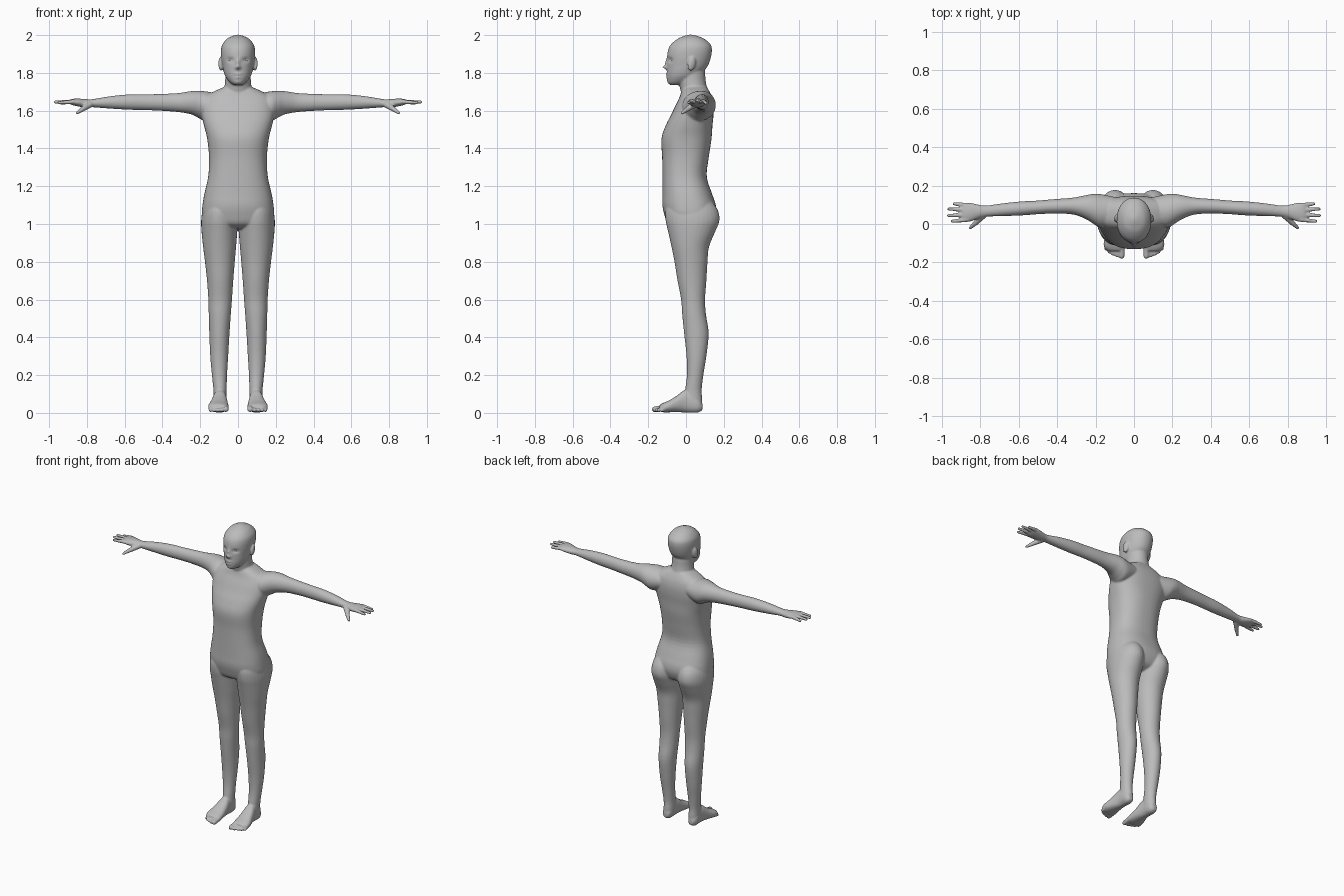
import bpy, bmesh, math
from mathutils import Vector, Matrix

skin = bpy.data.materials.new("skin grey")
skin.diffuse_color = (0.5, 0.5, 0.5, 1)

bm = bmesh.new()


def smooth_keys(keys, steps):
    """Resample key sections with a Catmull-Rom curve."""
    out = []
    for i in range(len(keys) - 1):
        p = [keys[max(0, min(len(keys) - 1, i + k))] for k in (-1, 0, 1, 2)]
        for s in range(steps):
            t = s / steps
            out.append([0.5 * (2 * b + (c - a) * t + (2 * a - 5 * b + 4 * c - d) * t * t
                               + (3 * b - a - 3 * c + d) * t ** 3)
                        for a, b, c, d in zip(*p)])
    out.append(list(keys[-1]))
    return out


def skin_rings(rings):
    """Bridge rings of points into a closed tube and return its vertices."""
    loops = [[bm.verts.new(c) for c in ring] for ring in rings]
    n = len(loops[0])
    faces = [bm.faces.new((a[i], a[(i + 1) % n], b[(i + 1) % n], b[i]))
             for a, b in zip(loops, loops[1:]) for i in range(n)]
    faces += [bm.faces.new(loops[0][::-1]), bm.faces.new(loops[-1])]
    bmesh.ops.recalc_face_normals(bm, faces=faces)
    return [v for loop in loops for v in loop]


def loft(axis, keys, side=1, power=2.0, n=32, steps=4):
    """Sections (t, a0, a1, b0, b1) along an axis; a and b are the other two axes."""
    rings = []
    for t, a0, a1, b0, b1 in smooth_keys(keys, steps):
        ring = []
        for i in range(n):
            w = 2 * math.pi * i / n
            c, s = math.cos(w), math.sin(w)
            a = (a0 + a1) / 2 + (a1 - a0) / 2 * math.copysign(abs(c) ** (2 / power), c)
            b = (b0 + b1) / 2 + (b1 - b0) / 2 * math.copysign(abs(s) ** (2 / power), s)
            x, y, z = {"x": (t, a, b), "y": (a, t, b), "z": (a, b, t)}[axis]
            ring.append((x * side, y, z))
        rings.append(ring)
    return skin_rings(rings)


def capsule(p0, p1, r0, r1, side=1, n=14):
    """Tapered round-ended rod, used for digits."""
    p0, p1 = Vector(p0), Vector(p1)
    d = (p1 - p0).normalized()
    u = d.cross(Vector((0, 0, 1))).normalized()
    v = u.cross(d)
    rings = []
    for p, r, angles in ((p0, r0, (-80, -50, -25, 0)), (p1, r1, (0, 25, 50, 80))):
        for deg in angles:
            w = math.radians(deg)
            c = p + d * r * math.sin(w)
            pts = [c + (u * math.cos(2 * math.pi * i / n) + v * math.sin(2 * math.pi * i / n))
                   * r * math.cos(w) for i in range(n)]
            rings.append([(q.x * side, q.y, q.z) for q in pts])
    skin_rings(rings)


def symmetric(rows):
    """Rows (z, front y, back y, half width) to loft sections."""
    return [(z, -w, w, f, b) for z, f, b, w in rows]


# Torso
loft("z", symmetric([
    (0.975, -0.05, 0.09, 0.11), (1.0, -0.095, 0.135, 0.17), (1.05, -0.115, 0.158, 0.19),
    (1.1, -0.125, 0.158, 0.188), (1.16, -0.125, 0.138, 0.178), (1.25, -0.125, 0.11, 0.158),
    (1.35, -0.126, 0.12, 0.153), (1.45, -0.13, 0.135, 0.163), (1.52, -0.108, 0.14, 0.18),
    (1.58, -0.078, 0.146, 0.193), (1.63, -0.055, 0.146, 0.193), (1.67, -0.035, 0.138, 0.178),
    (1.70, -0.025, 0.125, 0.13), (1.725, -0.015, 0.11, 0.075)]), power=2.4, n=48)

# Neck
loft("z", symmetric([
    (1.64, -0.02, 0.13, 0.10), (1.69, -0.025, 0.12, 0.084), (1.72, -0.032, 0.112, 0.073),
    (1.76, -0.04, 0.104, 0.068), (1.81, -0.04, 0.10, 0.066), (1.85, -0.03, 0.09, 0.06)]))

# Head
head = loft("z", symmetric([
    (1.736, -0.082, -0.02, 0.022), (1.75, -0.095, 0.02, 0.043), (1.78, -0.1, 0.065, 0.066),
    (1.81, -0.1, 0.095, 0.077), (1.84, -0.1, 0.117, 0.083), (1.88, -0.1, 0.131, 0.089),
    (1.92, -0.095, 0.137, 0.09), (1.95, -0.08, 0.13, 0.083), (1.98, -0.045, 0.097, 0.059),
    (1.995, -0.01, 0.06, 0.03), (2.002, 0.015, 0.035, 0.008)]), power=2.1, n=96, steps=8)

# Face relief: (x, z, x radius, z radius, push along y)
relief = [(0, 1.853, 0.009, 0.02, -0.012), (0, 1.829, 0.013, 0.010, -0.023),
          (0, 1.793, 0.022, 0.006, -0.007), (0, 1.776, 0.018, 0.006, -0.007),
          (0, 1.785, 0.024, 0.003, 0.005), (0, 1.75, 0.02, 0.012, -0.004),
          (0.04, 1.868, 0.017, 0.011, 0.013), (-0.04, 1.868, 0.017, 0.011, 0.013)]
for v in head:
    if v.co.y < -0.02:
        x, z = v.co.x, v.co.z
        v.co.y += sum(p * math.exp(-((x - cx) / rx) ** 2 - ((z - cz) / rz) ** 2)
                      for cx, cz, rx, rz, p in relief)

LEG = [(1.14, 0.03, 0.155, -0.08, 0.12), (1.08, 0.01, 0.185, -0.108, 0.166),
       (1.02, 0.003, 0.195, -0.108, 0.177), (0.96, 0.004, 0.193, -0.095, 0.155),
       (0.88, 0.010, 0.185, -0.077, 0.122), (0.8, 0.017, 0.175, -0.061, 0.114),
       (0.7, 0.025, 0.164, -0.045, 0.108), (0.6, 0.032, 0.157, -0.026, 0.101),
       (0.52, 0.038, 0.155, -0.02, 0.106), (0.42, 0.045, 0.152, -0.01, 0.12),
       (0.3, 0.052, 0.147, 0.003, 0.108), (0.2, 0.058, 0.138, 0.005, 0.092),
       (0.12, 0.06, 0.13, -0.005, 0.083), (0.06, 0.06, 0.128, -0.01, 0.086),
       (0.015, 0.068, 0.122, 0, 0.08)]
FOOT = [(0.087, 0.078, 0.112, 0.015, 0.05), (0.06, 0.063, 0.128, 0.001, 0.09),
        (0, 0.06, 0.132, 0.002, 0.122), (-0.05, 0.054, 0.145, 0.004, 0.09),
        (-0.09, 0.05, 0.157, 0.003, 0.066), (-0.12, 0.05, 0.156, 0.003, 0.053),
        (-0.14, 0.056, 0.135, 0.008, 0.042)]
ARM = [(0.1, -0.01, 0.14, 1.57, 1.69), (0.17, -0.02, 0.155, 1.545, 1.702),
       (0.21, 0.0, 0.157, 1.562, 1.705), (0.25, 0.025, 0.15, 1.581, 1.703),
       (0.32, 0.05, 0.137, 1.593, 1.693), (0.42, 0.054, 0.129, 1.6, 1.688),
       (0.5, 0.051, 0.122, 1.603, 1.687), (0.58, 0.045, 0.118, 1.605, 1.686),
       (0.68, 0.041, 0.108, 1.611, 1.676), (0.77, 0.038, 0.096, 1.618, 1.661),
       (0.81, 0.028, 0.101, 1.617, 1.662), (0.85, 0.013, 0.11, 1.623, 1.664),
       (0.88, 0.012, 0.109, 1.63, 1.662), (0.893, 0.02, 0.1, 1.637, 1.657)]

for side in (1, -1):
    loft("z", LEG, side)
    loft("y", FOOT, side, power=2.3)
    loft("x", ARM, side)
    # Toes, shrinking outwards
    for x, tip, r in ((0.064, -0.167, 0.015), (0.088, -0.164, 0.0105), (0.109, -0.156, 0.010),
                      (0.128, -0.146, 0.0095), (0.146, -0.131, 0.009)):
        capsule((x, -0.11, r + 0.012), (x, tip, r + 0.004), r * 1.1, r, side)
    # Fingers
    for y0, x1, y1, z1 in ((0.098, 0.938, 0.106, 1.640), (0.073, 0.965, 0.078, 1.646),
                           (0.047, 0.967, 0.044, 1.646), (0.022, 0.948, 0.014, 1.642)):
        capsule((0.87, y0, 1.647), (x1, y1, z1), 0.0125, 0.0085, side)
    # Thumb
    capsule((0.785, 0.045, 1.632), (0.825, 0.005, 1.607), 0.018, 0.0135, side)
    capsule((0.825, 0.005, 1.607), (0.852, -0.02, 1.588), 0.0135, 0.0085, side)
    # Ear
    ear = (Matrix.Translation((0.091 * side, 0.03, 1.848)) @ Matrix.Rotation(-0.2, 4, "X")
           @ Matrix.Rotation(0.3 * side, 4, "Z") @ Matrix.Diagonal((0.012, 0.022, 0.038, 1)))
    bmesh.ops.create_uvsphere(bm, u_segments=16, v_segments=12, radius=1, matrix=ear)

mesh = bpy.data.meshes.new("body")
bm.to_mesh(mesh)
bm.free()
mesh.materials.append(skin)
body = bpy.data.objects.new("body", mesh)
bpy.context.collection.objects.link(body)

# Fuse the parts into one continuous skin
fuse = body.modifiers.new("fuse", "REMESH")
fuse.mode = "VOXEL"
fuse.voxel_size = 0.0052
fuse.use_smooth_shade = True
relax = body.modifiers.new("relax", "SMOOTH")
relax.factor = 0.5
relax.iterations = 5

# Eyes
for name, side in (("left_eye", 1), ("right_eye", -1)):
    bpy.ops.mesh.primitive_uv_sphere_add(segments=20, ring_count=12, radius=0.014,
                                         location=(0.04 * side, -0.065, 1.868))
    eye = bpy.context.object
    eye.name = name
    eye.scale = (1.15, 1, 0.75)
    eye.data.materials.append(skin)
    bpy.ops.object.shade_smooth_by_angle()
